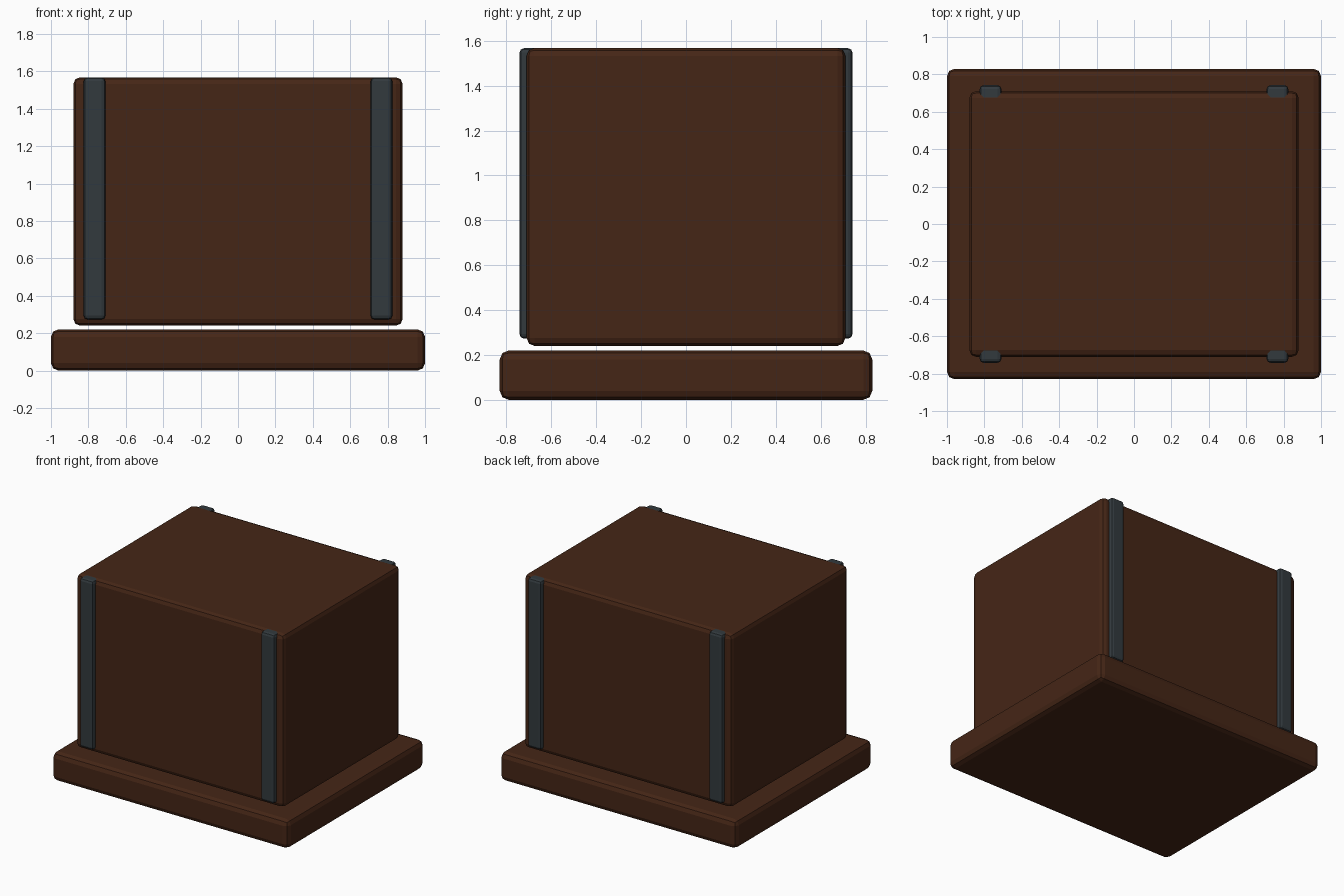
import bpy

if "Cube" in bpy.data.objects:
    bpy.data.objects.remove(bpy.data.objects["Cube"])


def material(name, rgb):
    m = bpy.data.materials.new(name)
    m.diffuse_color = (*rgb, 1.0)
    m.use_nodes = True
    m.node_tree.nodes["Principled BSDF"].inputs["Base Color"].default_value = m.diffuse_color
    return m


wood = material("dark_wood", (0.06, 0.019, 0.008))
iron = material("dark_iron", (0.032, 0.042, 0.048))


def block(name, lo, hi, bevel, mat):
    """Rounded box spanning the corners lo and hi."""
    centre = [(a + b) / 2 for a, b in zip(lo, hi)]
    bpy.ops.mesh.primitive_cube_add(size=1, location=centre)
    ob = bpy.context.object
    ob.name = name
    ob.scale = [b - a for a, b in zip(lo, hi)]
    bpy.ops.object.transform_apply(location=False, rotation=False, scale=True)
    mod = ob.modifiers.new("rounded_edges", 'BEVEL')
    mod.width = bevel
    mod.segments = 2
    ob.data.materials.append(mat)
    return ob


# Wide plinth and the chest body floating just above it
block("base", (-1.0, -0.83, 0.0), (1.0, 0.83, 0.22), 0.04, wood)
block("body", (-0.88, -0.71, 0.24), (0.88, 0.71, 1.568), 0.035, wood)

# Metal bands running front to back through the body, flush with the top
for side, x in (("left", -0.767), ("right", 0.767)):
    block(side + "_band", (x - 0.058, -0.742, 0.273),
          (x + 0.058, 0.742, 1.567), 0.02, iron)
